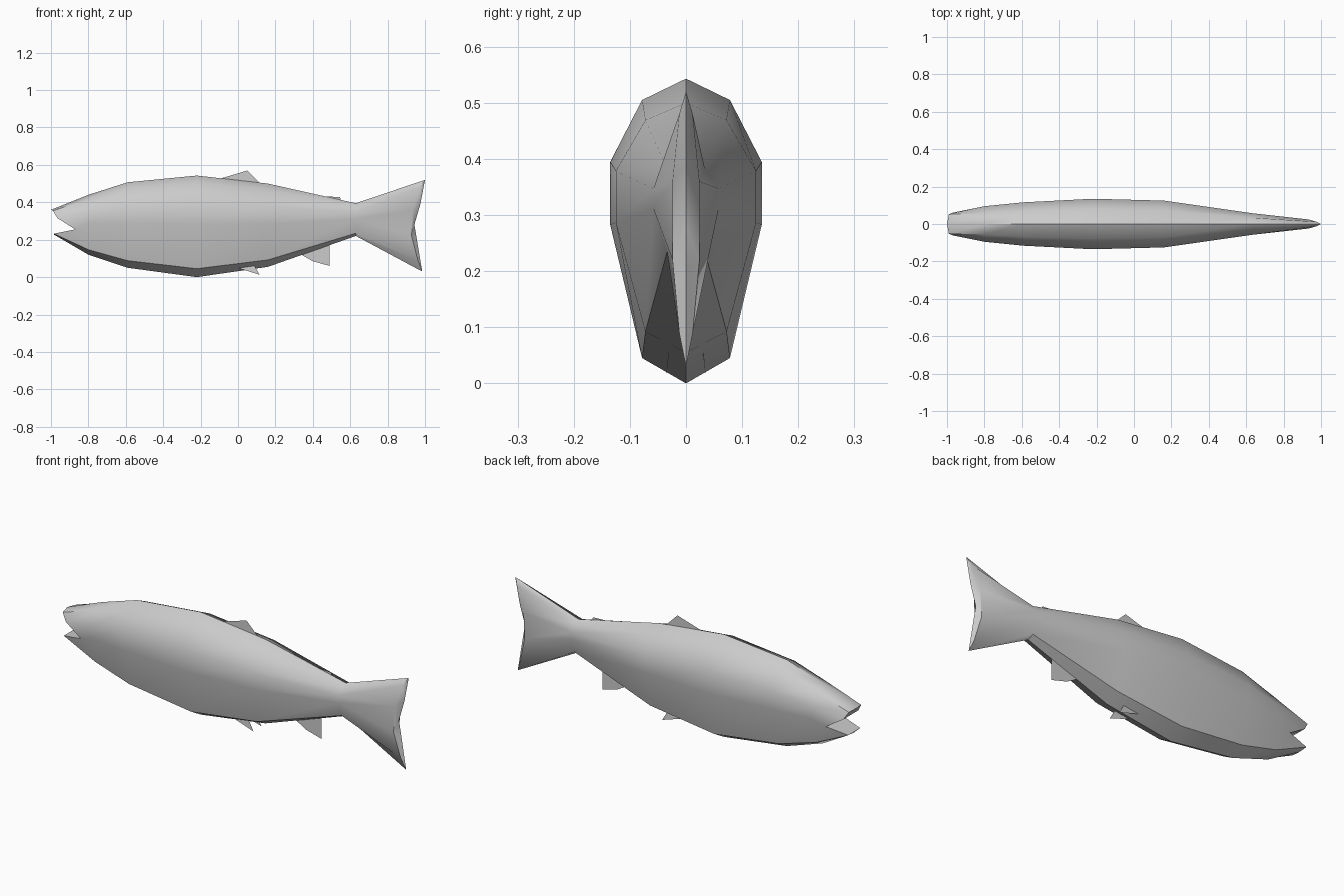
import bpy, bmesh, math

if "Cube" in bpy.data.objects:
    bpy.data.objects.remove(bpy.data.objects["Cube"])

grey = bpy.data.materials.new("fish grey")
grey.diffuse_color = (0.6, 0.6, 0.6, 1)
grey.use_nodes = True
grey.node_tree.nodes["Principled BSDF"].inputs["Base Color"].default_value = grey.diffuse_color


def make_object(name, verts, faces, angle=None):
    mesh = bpy.data.meshes.new(name)
    mesh.from_pydata(verts, [], faces)
    mesh.materials.append(grey)
    obj = bpy.data.objects.new(name, mesh)
    bpy.context.collection.objects.link(obj)
    if angle:
        bm = bmesh.new()
        bm.from_mesh(mesh)
        bmesh.ops.recalc_face_normals(bm, faces=bm.faces)
        bm.to_mesh(mesh)
        bm.free()
        bpy.ops.object.select_all(action='DESELECT')
        obj.select_set(True)
        bpy.context.view_layer.objects.active = obj
        bpy.ops.object.shade_smooth_by_angle(angle=math.radians(angle))
    return obj


def full_ring(half):
    # six points from top to bottom on one side, mirrored to ten
    return half + [(x, -y, z) for x, y, z in half[4:0:-1]]


# Cross-section as (width, height) fractions, top to bottom
SECTION = [(0, 1), (.58, .93), (1, .727), (1, .52), (.58, .083), (0, 0)]
# Stations along the body: x, bottom, top, half width
STATIONS = [(-.8, .12, .44, .095), (-.59, .05, .507, .116), (-.22, 0, .543, .135),
            (.16, .055, .50, .125), (.63, .22, .395, .058)]

# Jaw edge, with the side points pulled back to the mouth corner
jaw = [(-1, 0, .36), (-.99, .052, .355), (-.965, .062, .315),
       (-.87, .072, .255), (-.985, .05, .232), (-.985, 0, .228)]
# Trailing rim of the tail
tail = [(1, 0, .52), (.975, .012, .48), (.935, .024, .36),
        (.928, .024, .22), (.962, .012, .09), (.985, 0, .03)]

rings = [full_ring(jaw)]
for x, low, high, width in STATIONS:
    rings.append(full_ring([(x, w * width, low + t * (high - low)) for w, t in SECTION]))
rings.append(full_ring(tail))

verts = [v for ring in rings for v in ring]
faces = []
for r in range(len(rings) - 1):
    for i in range(10):
        j = (i + 1) % 10
        faces.append((r * 10 + i, r * 10 + j, r * 10 + 10 + j, r * 10 + 10 + i))

# Inside of the mouth: palate and floor meeting at a throat line
faces += [(0, 1, 9), (1, 2, 8, 9), (2, 3, 7, 8), (3, 4, 6, 7), (4, 5, 6)]

# Notched back edge of the tail, closed along a centre ridge
b = (len(rings) - 1) * 10
k = len(verts)
verts += [(.975, 0, .39), (.943, 0, .28), (.957, 0, .2)]
for p in ((0, 1, 2, 3, 4, 5), (0, 9, 8, 7, 6, 5)):
    q = [b + n for n in p]
    faces += [(q[0], q[1], k), (q[1], q[2], k), (q[2], k + 1, k), (q[2], q[3], k + 1),
              (q[3], k + 2, k + 1), (q[3], q[4], k + 2), (q[4], q[5], k + 2)]
make_object("body", verts, faces, 40)

# Flat fins on the centre line
FINS = {
    "dorsal_fin": [(-.1, .525), (.05, .57), (.12, .50), (.05, .49)],
    "adipose_fin": [(.46, .432), (.545, .428), (.55, .41), (.5, .40)],
    "anal_fin": [(.33, .125), (.4, .085), (.49, .06), (.49, .18), (.4, .17)],
}
for name, outline in FINS.items():
    make_object(name, [(x, 0, z) for x, z in outline], [tuple(range(len(outline)))])

# Paired belly fins
for side, label in ((-1, "front"), (1, "back")):
    make_object("pelvic_fin_" + label,
                [(-.02, side * .03, .055), (.115, side * .035, .013), (.08, side * .03, .075)],
                [(0, 1, 2)])
